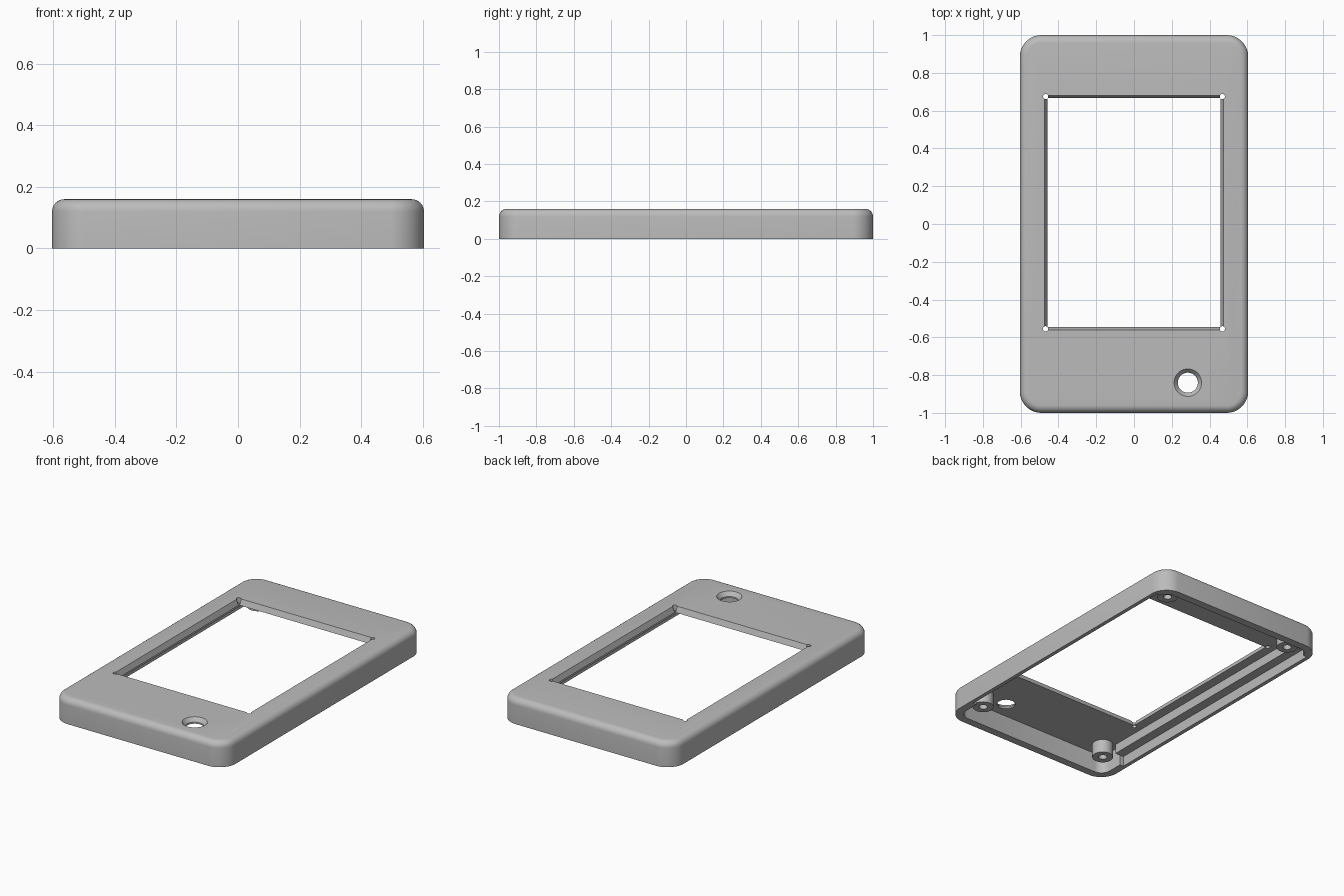
import bpy, bmesh, math
from mathutils import Vector

cube = bpy.data.objects.get("Cube")
if cube:
    bpy.data.objects.remove(cube, do_unlink=True)

grey = bpy.data.materials.new("plain_grey")
grey.use_nodes = True
GREY = (0.5, 0.5, 0.5, 1)
grey.diffuse_color = GREY
grey.node_tree.nodes["Principled BSDF"].inputs["Base Color"].default_value = GREY


def outline(hx, hy, r, cx=0, cy=0, steps=10):
    """Rounded rectangle; a circle when hx = hy = r, a plain one when r = 0."""
    pts = []
    for i, (sx, sy) in enumerate([(1, 1), (-1, 1), (-1, -1), (1, -1)]):
        for k in range(steps if r else 1):
            a = (i + (k + 0.5) / steps) * math.pi / 2
            pts.append((cx + sx * (hx - r) + r * math.cos(a),
                        cy + sy * (hy - r) + r * math.sin(a)))
    return pts


def loft(name, rings):
    """Closed solid through (outline, z) rings."""
    bm = bmesh.new()
    loops = [[bm.verts.new((x, y, z)) for x, y in pts] for pts, z in rings]
    for a, b in zip(loops, loops[1:]):
        for i in range(len(a)):
            j = (i + 1) % len(a)
            bm.faces.new((a[i], a[j], b[j], b[i]))
    bm.faces.new(loops[0][::-1])
    bm.faces.new(loops[-1])
    bmesh.ops.recalc_face_normals(bm, faces=bm.faces)
    mesh = bpy.data.meshes.new(name)
    bm.to_mesh(mesh)
    bm.free()
    mesh.materials.append(grey)
    ob = bpy.data.objects.new(name, mesh)
    bpy.context.collection.objects.link(ob)
    return ob


def prism(name, pts, z0, z1):
    return loft(name, [(pts, z0), (pts, z1)])


def cut(target, cutter):
    cutter.hide_render = True
    bpy.context.view_layer.objects.active = target
    mod = target.modifiers.new("cut", "BOOLEAN")
    mod.operation = "DIFFERENCE"
    mod.solver = "EXACT"
    mod.object = cutter
    bpy.ops.object.modifier_apply(modifier=mod.name)
    bpy.data.objects.remove(cutter, do_unlink=True)


def smooth(ob):
    bpy.ops.object.select_all(action="DESELECT")
    ob.select_set(True)
    bpy.context.view_layer.objects.active = ob
    bpy.ops.object.shade_smooth_by_angle(angle=math.radians(30))


HX, HY, H, R, EDGE = 0.605, 1.0, 0.16, 0.115, 0.04
ROOF = 0.125              # underside of the top plate
LEDGE = 0.065             # height of the side ledges
RAIL_Y, RAIL_LEN = 0.055, 0.845

# Outer shell with rounded top edge
rings = [(outline(HX, HY, R), 0)]
for k in range(7):
    a = k / 6 * math.pi / 2
    d = EDGE * (1 - math.cos(a))
    rings.append((outline(HX - d, HY - d, R - d), H - EDGE + EDGE * math.sin(a)))
shell = loft("case_shell", rings)

# Hollow inside, open at the bottom
cut(shell, prism("cavity", outline(HX - 0.05, HY - 0.05, R - 0.05), -0.1, ROOF))

# Thinned lower walls along the long sides
for s in (-1, 1):
    cut(shell, prism("side_recess", outline(0.04, RAIL_LEN, 0, s * 0.54, RAIL_Y), -0.1, LEDGE))

# Screen window with sloped sides
WY = 0.06
cut(shell, loft("window", [(outline(0.456, 0.603, 0, 0, WY), ROOF - 0.02),
                           (outline(0.459, 0.606, 0, 0, WY), ROOF),
                           (outline(0.473, 0.62, 0, 0, WY), H),
                           (outline(0.473, 0.62, 0, 0, WY), H + 0.05)]))

# Small round reliefs in the window corners
for sx in (-1, 1):
    for sy in (-1, 1):
        pts = outline(0.014, 0.014, 0.014, sx * 0.468, WY + sy * 0.615, 4)
        cut(shell, prism("corner_relief", pts, ROOF - 0.02, H + 0.05))

# Button hole with countersink
def circle(r, x, y):
    return outline(r, r, r, x, y, 8)

BX, BY = 0.285, -0.84
cut(shell, loft("button_hole", [(circle(0.053, BX, BY), ROOF - 0.05),
                                (circle(0.053, BX, BY), ROOF + 0.01),
                                (circle(0.073, BX, BY), H),
                                (circle(0.073, BX, BY), H + 0.05)]))
smooth(shell)

# Ledge rails inside the long walls
for side, s in (("left", 1), ("right", -1)):
    prism("ledge_rail_" + side, outline(0.025, RAIL_LEN, 0, s * 0.545, RAIL_Y),
          LEDGE, ROOF + 0.005)

# Screw posts in the corners
for side, s in (("left", 1), ("right", -1)):
    for end, y in (("front", -0.84), ("back", 0.86)):
        x = s * 0.4625
        post = prism(f"screw_post_{end}_{side}", circle(0.062, x, y), 0.04, ROOF + 0.005)
        cut(post, prism("screw_hole", circle(0.025, x, y), 0, ROOF - 0.01))
        smooth(post)
